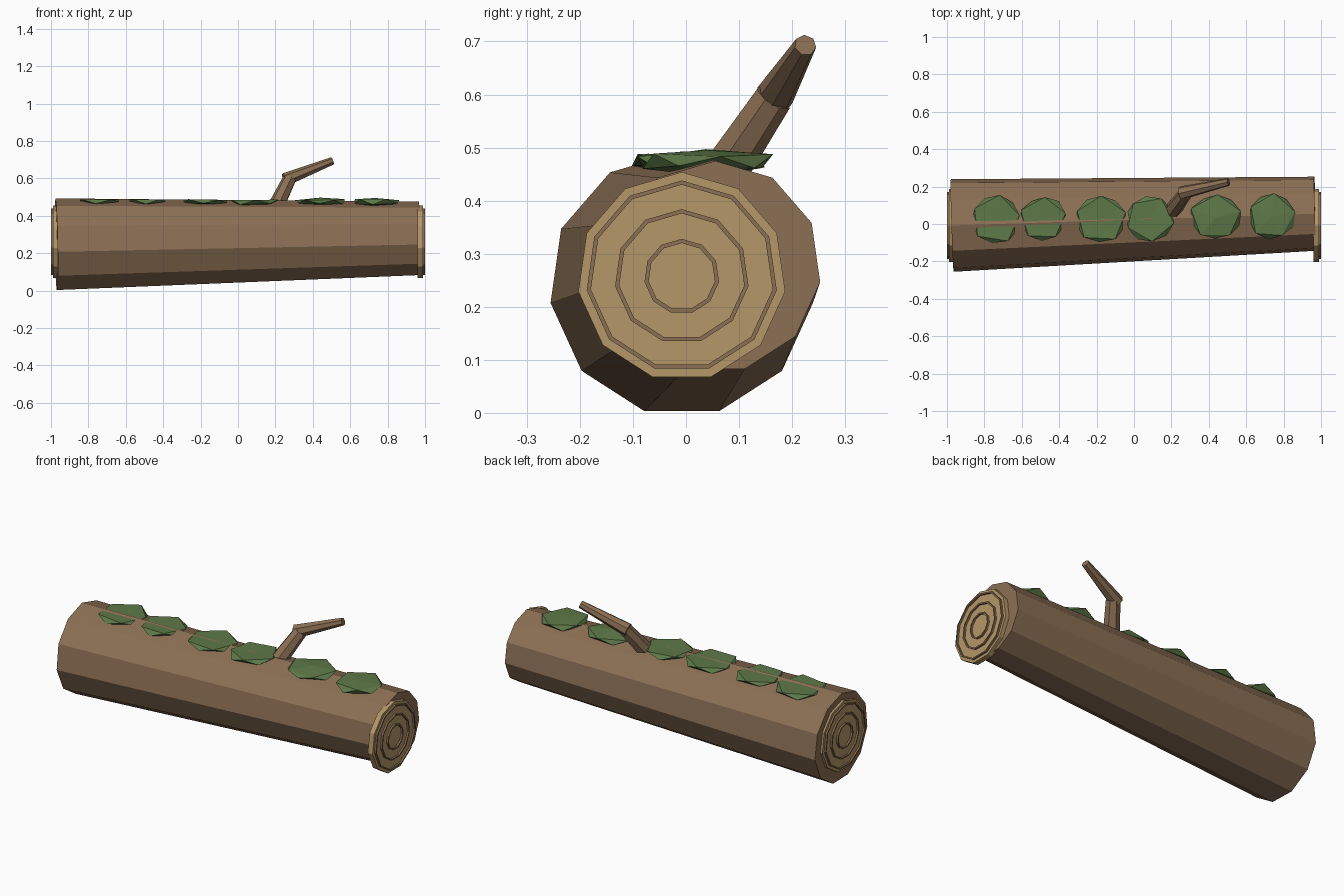
import bpy, bmesh, math, random
from mathutils import Vector, Matrix

if "Cube" in bpy.data.objects:
    bpy.data.objects.remove(bpy.data.objects["Cube"])

random.seed(4)
SIDES = 11


def material(name, rgb):
    m = bpy.data.materials.new(name)
    m.diffuse_color = (*rgb, 1)
    m.use_nodes = True
    m.node_tree.nodes["Principled BSDF"].inputs["Base Color"].default_value = m.diffuse_color
    return m


BARK = material("bark", (0.26, 0.16, 0.09))
WOOD = material("cut_wood", (0.46, 0.31, 0.14))
MOSS = material("moss", (0.11, 0.19, 0.065))


def finish(bm, name, mat):
    bmesh.ops.recalc_face_normals(bm, faces=bm.faces)
    me = bpy.data.meshes.new(name)
    bm.to_mesh(me)
    bm.free()
    me.materials.append(mat)
    ob = bpy.data.objects.new(name, me)
    bpy.context.collection.objects.link(ob)
    return ob


def loop(bm, centre, axis, radius, sides):
    """Polygon ring around axis, with one vertex pointing up (or +y if axis is steep)."""
    w = Vector(axis).normalized()
    u = Vector((0, 0, 1))
    u = (u - w * u.dot(w)).normalized()
    v = w.cross(u)
    return [bm.verts.new(Vector(centre) + radius * (u * math.cos(a) + v * math.sin(a)))
            for a in (2 * math.pi * i / sides for i in range(sides))]


def bridge(bm, a, b):
    n = len(a)
    for i in range(n):
        bm.faces.new((a[i], a[(i + 1) % n], b[(i + 1) % n], b[i]))


def tapered(name, p, q, r1, r2, sides, mat):
    bm = bmesh.new()
    axis = Vector(q) - Vector(p)
    a, b = loop(bm, p, axis, r1, sides), loop(bm, q, axis, r2, sides)
    bridge(bm, a, b)
    bm.faces.new(a)
    bm.faces.new(b)
    return finish(bm, name, mat)


def growth_ring(name, x1, x2, outer, inner):
    bm = bmesh.new()
    loops = [loop(bm, (x, -0.008, 0.257), (1, 0, 0), r, SIDES)
             for x, r in ((x1, outer), (x2, outer), (x2, inner), (x1, inner))]
    for i in range(4):
        bridge(bm, loops[i], loops[(i + 1) % 4])
    return finish(bm, name, BARK)


# Trunk: slightly tilted taper
tapered("trunk", (-0.972, -0.008, 0.243), (0.97, 0.055, 0.275), 0.25, 0.2, SIDES, BARK)

# Sawn ends with growth rings
for s, side in ((-1, "left"), (1, "right")):
    tapered(f"{side}_cut_end", (s * 0.96, -0.008, 0.257), (s * 0.99, -0.008, 0.257),
            0.197, 0.197, SIDES, WOOD)
    for i, r in enumerate((0.071, 0.127, 0.181)):
        growth_ring(f"{side}_growth_ring_{i + 1}", s * 0.985, s * 1.0, r, r - 0.008)

# Broken branch: stub and twig
tapered("branch_stub", (0.195, 0.055, 0.43), (0.275, 0.165, 0.595), 0.046, 0.037, 7, BARK)
tapered("branch_twig", (0.25, 0.165, 0.592), (0.505, 0.225, 0.693), 0.037, 0.021, 7, BARK)

# Moss clumps: squashed, jittered icospheres (x, y, x radius, y radius, apex height)
clumps = [(-0.738, 0.028, 0.137, 0.130, 0.486), (-0.485, 0.028, 0.127, 0.120, 0.485),
          (-0.180, 0.028, 0.142, 0.130, 0.484), (0.080, 0.028, 0.132, 0.120, 0.482),
          (0.440, 0.037, 0.140, 0.124, 0.497), (0.735, 0.040, 0.126, 0.126, 0.495)]
for i, (x, y, rx, ry, top) in enumerate(clumps):
    bm = bmesh.new()
    bmesh.ops.create_icosphere(bm, subdivisions=1, radius=1,
                               matrix=Matrix.Rotation(random.uniform(0, 6), 4, 'Z'))
    for v in bm.verts:
        apex = v.co.z > 0.9
        k = random.uniform(1.02, 1.16)
        z = top if apex else 0.474 + 0.025 * v.co.z + random.uniform(-0.003, 0.004)
        v.co = (x + rx * v.co.x * k, y + ry * v.co.y * k, z)
    finish(bm, f"moss_clump_{i + 1}", MOSS)
